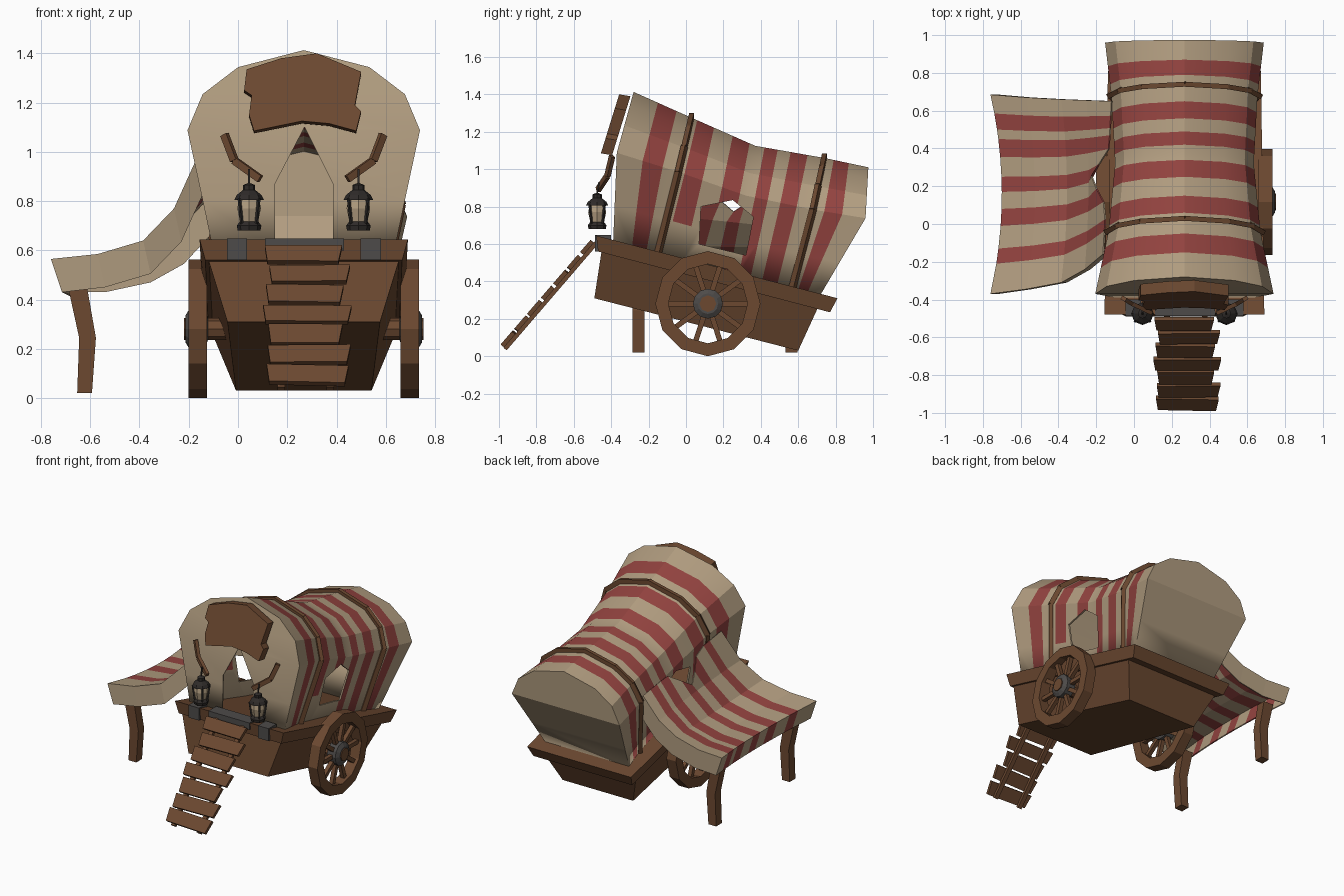
import bpy, bmesh, math, random
from mathutils import Vector, Matrix

if "Cube" in bpy.data.objects:
    bpy.data.objects.remove(bpy.data.objects["Cube"])

random.seed(4)
CX = 0.267  # wagon centre line


def mat(name, rgb):
    m = bpy.data.materials.new(name)
    m.diffuse_color = (*rgb, 1)
    m.use_nodes = True
    m.node_tree.nodes["Principled BSDF"].inputs["Base Color"].default_value = m.diffuse_color
    return m


WOOD = mat("brown wood", (0.15, 0.066, 0.03))
CLOTH = mat("beige canvas", (0.44, 0.335, 0.215))
RED = mat("red stripe", (0.29, 0.056, 0.05))
IRON = mat("grey iron", (0.075, 0.07, 0.067))
DARK = mat("dark iron", (0.028, 0.024, 0.022))


def make(name, bm, *mats):
    bmesh.ops.recalc_face_normals(bm, faces=bm.faces)
    me = bpy.data.meshes.new(name)
    bm.to_mesh(me)
    bm.free()
    for m in mats:
        me.materials.append(m)
    ob = bpy.data.objects.new(name, me)
    bpy.context.collection.objects.link(ob)
    return ob


def beam(bm, p, q, w, h):
    p, q = Vector(p), Vector(q)
    d = q - p
    M = Matrix.LocRotScale((p + q) / 2, d.to_track_quat('Z', 'Y'), (w, h, d.length))
    bmesh.ops.create_cube(bm, size=1, matrix=M)


def box(bm, x0, x1, y0, y1, z0, z1):
    bmesh.ops.create_cube(bm, size=1, matrix=Matrix.LocRotScale(
        ((x0 + x1) / 2, (y0 + y1) / 2, (z0 + z1) / 2), None, (x1 - x0, y1 - y0, z1 - z0)))


def prism(bm, a, b):
    """Closed prism between two matching outlines."""
    va, vb = [bm.verts.new(p) for p in a], [bm.verts.new(p) for p in b]
    bm.faces.new(va)
    bm.faces.new(vb[::-1])
    n = len(a)
    for i in range(n):
        bm.faces.new((va[i], va[(i + 1) % n], vb[(i + 1) % n], vb[i]))


def lathe(bm, prof, n, axis_mat):
    """Closed ring or solid of revolution about local z; prof is a closed (r, z) loop."""
    rings = [[bm.verts.new(axis_mat @ Vector((r * math.cos(a), r * math.sin(a), z))) for r, z in prof]
             for a in (2 * math.pi * i / n for i in range(n))]
    for i in range(n):
        for k in range(len(prof)):
            l = (k + 1) % len(prof)
            bm.faces.new((rings[i][k], rings[i][l], rings[(i + 1) % n][l], rings[(i + 1) % n][k]))
    bmesh.ops.remove_doubles(bm, verts=bm.verts, dist=1e-5)


def lerp(a, b, t):
    return a + (b - a) * t


# Cart body and rim: sections of (y, z, half width)
def cart(name, sec):
    bm = bmesh.new()
    prism(bm, [(CX - w, y, z) for y, z, w in sec], [(CX + w, y, z) for y, z, w in sec])
    make(name, bm, WOOD)


cart("cart_body", [(-.45, .57, .39), (-.49, .31, .31), (.60, .03, .275), (.71, .27, .375)])
cart("cart_rim", [(-.48, .645, .423), (-.47, .56, .40), (.77, .235, .385), (.81, .31, .405)])

# Canvas cover: key hoops of (top y, top z, middle y, bottom y, bottom z, half width)
KEYS = [(-.28, 1.413, -.37, -.39, .60, .472), (.03, 1.275, -.04, -.15, .55, .402),
        (.37, 1.125, .32, .24, .46, .367), (.74, 1.06, .68, .57, .37, .387),
        (.975, 1.01, .96, .72, .33, .42)]
PROF = [(0, .78), (.25, .87), (.6, 1), (.78, .87), (.915, .565), (1, 0)]


def hoop(ty, grow=0.0):
    i = max(k for k in range(4) if KEYS[k][0] <= ty + 1e-6)
    t = (ty - KEYS[i][0]) / (KEYS[i + 1][0] - KEYS[i][0])
    y1, z1, ym, y0, z0, hw = (lerp(a, b, t) for a, b in zip(KEYS[i], KEYS[i + 1]))
    half = []
    for f, w in PROF:
        y = lerp(y0, ym, f / .6) if f <= .6 else lerp(ym, y1, (f - .6) / .4)
        half.append(((hw + grow) * w, y, lerp(z0, z1 + grow, f)))
    return [Vector((CX - w, y, z)) for w, y, z in half] + \
           [Vector((CX + w, y, z)) for w, y, z in half[-2::-1]]


STRIPES = [(-.15, -.05), (.06, .15), (.25, .34), (.42, .49), (.56, .65), (.79, .87)]
cuts = sorted([k[0] for k in KEYS] + [v for s in STRIPES for v in s])
bm = bmesh.new()
rings = [[bm.verts.new(p) for p in hoop(c)] for c in cuts]
for j in range(len(cuts) - 1):
    mid = (cuts[j] + cuts[j + 1]) / 2
    red = any(a < mid < b for a, b in STRIPES)
    for i in range(10):
        f = bm.faces.new((rings[j][i], rings[j][i + 1], rings[j + 1][i + 1], rings[j + 1][i]))
        f.material_index = int(red and not (i in (0, 9) and .05 < mid < .35))
for r in (rings[0], rings[-1]):  # end walls
    for k in range(4):
        bm.faces.new((r[k], r[k + 1], r[9 - k], r[10 - k]))
    bm.faces.new((r[4], r[5], r[6]))
cover = make("canvas_cover", bm, CLOTH, RED)
bpy.context.view_layer.objects.active = cover
cover.select_set(True)
bpy.ops.object.shade_smooth_by_angle(angle=math.radians(25))
sol = cover.modifiers.new("thickness", 'SOLIDIFY')
sol.thickness = .012

# Openings: pointed door and side windows
door = [(.15, .5), (.15, .87), (.27, 1.1), (.385, .87), (.385, .5)]
window = [(.08, .80), (.25, .835), (.36, .745), (.32, .54), (.07, .60)]
for name, a, b in (
        ("door_cutter", [(x, -.7, z) for x, z in door], [(x, 0, z) for x, z in door]),
        ("window_cutter", [(-.5, y, z) for y, z in window], [(1, y, z) for y, z in window])):
    bm = bmesh.new()
    prism(bm, a, b)
    c = make(name, bm, CLOTH)
    c.hide_render = True
    c.hide_viewport = False
    c.display_type = 'WIRE'
    m = cover.modifiers.new(name, 'BOOLEAN')
    m.operation, m.solver, m.object = 'DIFFERENCE', 'EXACT', c

# Wooden hoops over the canvas
for name, ty in (("front_hoop", .03), ("rear_hoop", .74)):
    bm = bmesh.new()
    pts = hoop(ty, .008)
    for p, q in zip(pts, pts[1:]):
        beam(bm, p, q + (q - p).normalized() * .006, .026, .032)
    make(name, bm, WOOD)

# Wheels, hubs and axle
AY, AZ = .117, .281
for side, s in (("left", -1), ("right", 1)):
    M = Matrix.Translation((CX + s * .43, AY, AZ)) @ Matrix.Rotation(s * math.pi / 2, 4, 'Y')
    bm = bmesh.new()
    lathe(bm, [(.212, -.037), (.281, -.037), (.281, .037), (.212, .037)], 12, M)
    for i in range(10):
        a = 2 * math.pi * (i + .5) / 10
        d = Vector((math.cos(a), math.sin(a), 0))
        beam(bm, M @ (d * .04), M @ (d * .222), .028, .028)
    make(side + "_wheel", bm, WOOD)
    bm = bmesh.new()
    lathe(bm, [(.03, -.045), (.08, -.03), (.08, .035), (.055, .05), (.03, .05)], 12, M)
    make(side + "_hub", bm, IRON)
bm = bmesh.new()
bmesh.ops.create_cone(bm, cap_ends=True, segments=8, radius1=.045, radius2=.045, depth=.972,
                      matrix=Matrix.Translation((CX, AY, AZ)) @ Matrix.Rotation(math.pi / 2, 4, 'Y'))
make("axle", bm, WOOD)

# Sign board leaning on the front
sign = [(.035, 1.335), (.175, 1.38), (.32, 1.40), (.50, 1.325), (.475, 1.19), (.50, 1.165), (.48, 1.085),
        (.37, 1.115), (.26, 1.125), (.065, 1.085), (.045, 1.15), (.055, 1.23), (.025, 1.25)]
bm = bmesh.new()
lean = lambda z: -.455 + (z - 1.085) * .31
prism(bm, [(x, lean(z), z) for x, z in sign], [(x, lean(z) + .06, z - .01) for x, z in sign])
make("sign_board", bm, WOOD)

# Ramp of crooked planks on two rails
top, low = Vector((0, -.485, .615)), Vector((0, -.975, .045))
along = (low - top).normalized()
up = Vector((0, along.z, -along.y))
bm = bmesh.new()
N = 7
for i in range(N):
    c = top.lerp(low, (i + .5) / N)
    h0, h1 = .046 + random.uniform(-.006, .006), .046 + random.uniform(-.006, .006)
    l, r = .11 + random.uniform(-.015, .02), .445 + random.uniform(-.03, .02)
    quad = [Vector((l, 0, 0)) + c - along * h0, Vector((r, 0, 0)) + c - along * h1,
            Vector((r - .015, 0, 0)) + c + along * h0, Vector((l + .01, 0, 0)) + c + along * h1]
    prism(bm, quad, [p + up * .024 for p in quad])
for x in (.175, .375):
    o = Vector((x, 0, 0)) - up * .01
    beam(bm, top + o, low + o, .03, .022)
make("ramp", bm, WOOD)

# Iron plates on the front rim
bm = bmesh.new()
for x0, x1, z0 in ((-.045, .037, .56), (.497, .58, .56), (.11, .43, .60)):
    box(bm, x0, x1, -.487, -.40, z0, .648)
make("rim_plates", bm, IRON)

# Lanterns on bent wooden arms, mirrored about the centre line
for side, s in (("left", -1), ("right", 1)):
    X = CX + s * .222
    bm = bmesh.new()
    arm = [(X + s * .10, -.395, 1.07), (X + s * .06, -.42, .965), (X - s * .045, -.47, .89)]
    for p, q in zip(arm, arm[1:]):
        beam(bm, p, q, .022, .03)
    make(side + "_lantern_arm", bm, WOOD)
    M = Matrix.Translation((X, -.475, .68))
    bm = bmesh.new()
    lathe(bm, [(0, 0), (.046, 0), (.05, .02), (.035, .04), (0, .04)], 8, M)
    lathe(bm, [(0, .125), (.06, .125), (.05, .145), (.025, .165), (.025, .185), (0, .195)], 8, M)
    for i in range(4):
        a = math.pi * (i + .5) / 2
        d = Vector((math.cos(a), math.sin(a), 0))
        beam(bm, M @ (d * .042 + Vector((0, 0, .03))), M @ (d * .056 + Vector((0, 0, .13))), .01, .01)
    beam(bm, (X, -.475, .87), (X, -.465, .93), .008, .008)
    make(side + "_lantern_frame", bm, DARK)
    bm = bmesh.new()
    lathe(bm, [(0, .035), (.036, .035), (.048, .09), (.04, .13), (0, .13)], 8, M)
    make(side + "_lantern_glass", bm, CLOTH)

# Striped side awning: columns of (x, z, y) along its front and rear edges
FRONT = [(-.76, .565, -.37), (-.57, .585, -.345), (-.385, .64, -.31), (-.26, .77, -.24), (-.165, .98, -.16)]
REAR = [(-.76, .565, .685), (-.57, .565, .67), (-.385, .605, .66), (-.25, .68, .655), (-.12, .82, .65)]
BARS = [(-.21, -.13), (-.01, .08), (.17, .25), (.355, .45), (.50, .585)]
ys = sorted([-.37, .685] + [v for b in BARS for v in b])
bm = bmesh.new()
grid = []
for y in ys:
    t = (y + .37) / 1.055
    row = []
    for k, (a, b) in enumerate(zip(FRONT, REAR)):
        x, z, yy = (lerp(p, q, t) for p, q in zip(a, b))
        sag = 4 * t * (1 - t)
        x += .06 * sag * (1 - k / 4)
        z -= .03 * sag * (k < 3)
        if k == 4:  # scooped inner edge beside the window
            s = max(0, 1 - abs(y - .16) / .2)
            x, z = x - .09 * s, z - .13 * s
        row.append(bm.verts.new((x, yy, z)))
    grid.append(row)
drop = lambda v, dx=0, dz=-.135: bm.verts.new(v.co + Vector((dx, 0, dz)))
hem = [drop(r[0], .045) for r in grid]
for j in range(len(ys) - 1):
    m = int(any(a < (ys[j] + ys[j + 1]) / 2 < b for a, b in BARS))
    for k in range(4):
        bm.faces.new((grid[j][k], grid[j][k + 1], grid[j + 1][k + 1], grid[j + 1][k])).material_index = m
    bm.faces.new((grid[j][0], grid[j + 1][0], hem[j + 1], hem[j])).material_index = m
for j in (0, -1):  # hanging ends
    low_row = [hem[j]] + [drop(v, .03) for v in grid[j][1:]]
    for k in range(4):
        bm.faces.new((grid[j][k], grid[j][k + 1], low_row[k + 1], low_row[k]))
awning = make("side_awning", bm, CLOTH, RED)
awning.modifiers.new("thickness", 'SOLIDIFY').thickness = .008

# Bent awning legs
leg = [(-.69, .45), (-.613, .45), (-.577, .245), (-.593, .02), (-.653, .02), (-.645, .245)]
for name, y in (("front_awning_leg", -.255), ("rear_awning_leg", .565)):
    bm = bmesh.new()
    prism(bm, [(x, y - .032, z) for x, z in leg], [(x, y + .032, z) for x, z in leg])
    make(name, bm, WOOD)
